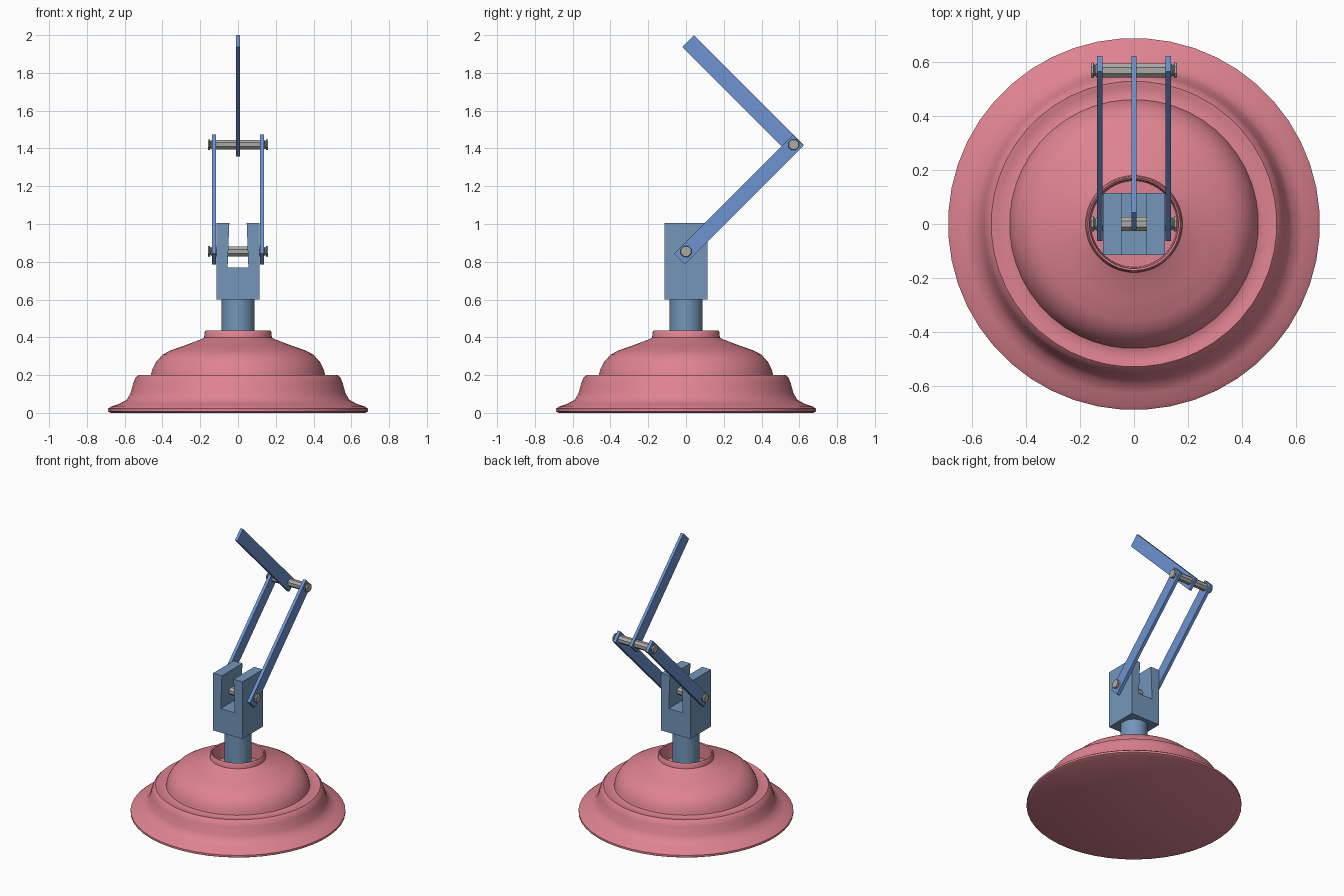
import bpy, bmesh, math
from mathutils import Matrix, Vector

if "Cube" in bpy.data.objects:
    bpy.data.objects.remove(bpy.data.objects["Cube"])


def material(name, rgb):
    m = bpy.data.materials.new(name)
    lin = [c / 12.92 if c <= 0.04045 else ((c + 0.055) / 1.055) ** 2.4 for c in (v / 255 for v in rgb)]
    m.diffuse_color = (*lin, 1)
    m.use_nodes = True
    m.node_tree.nodes["Principled BSDF"].inputs["Base Color"].default_value = m.diffuse_color
    return m


PINK = material("dusty pink", (222, 131, 144))
STEEL_BLUE = material("steel blue", (115, 150, 185))
ARM_BLUE = material("bright blue", (109, 147, 208))
GREY = material("warm grey", (172, 170, 166))


def finish(bm, name, mat, smooth=None):
    bmesh.ops.recalc_face_normals(bm, faces=bm.faces)
    me = bpy.data.meshes.new(name)
    bm.to_mesh(me)
    bm.free()
    ob = bpy.data.objects.new(name, me)
    bpy.context.collection.objects.link(ob)
    me.materials.append(mat)
    if smooth:
        bpy.ops.object.select_all(action='DESELECT')
        ob.select_set(True)
        bpy.context.view_layer.objects.active = ob
        bpy.ops.object.shade_smooth_by_angle(angle=math.radians(smooth))
    return ob


def lathe(name, profile, sides, mat, smooth=None, matrix=Matrix()):
    """Spin (radius, height) points about z; first and last rings get caps."""
    bm = bmesh.new()
    rings = []
    for r, z in profile:
        rings.append([bm.verts.new((r * math.cos(a), r * math.sin(a), z))
                      for a in (2 * math.pi * (i + 0.5) / sides for i in range(sides))])
    for lo, hi in zip(rings, rings[1:]):
        for i in range(sides):
            j = (i + 1) % sides
            bm.faces.new((lo[i], lo[j], hi[j], hi[i]))
    bm.faces.new(rings[0])
    bm.faces.new(rings[-1])
    bm.transform(matrix)
    return finish(bm, name, mat, smooth)


def prism(name, outline, axis, lo, hi, mat):
    """Extrude a 2D outline along x (points y,z) or y (points x,z)."""
    bm = bmesh.new()
    place = (lambda p, d: (d, p[0], p[1])) if axis == 'x' else (lambda p, d: (p[0], d, p[1]))
    face = bm.faces.new([bm.verts.new(place(p, lo)) for p in outline])
    out = bmesh.ops.extrude_face_region(bm, geom=[face])
    shift = Vector(place((0, 0), hi - lo))
    bmesh.ops.translate(bm, vec=shift, verts=[v for v in out['geom'] if isinstance(v, bmesh.types.BMVert)])
    return finish(bm, name, mat)


def bar(name, start, end, width, x, thick):
    """Flat bar in the y-z plane between two end-edge centres."""
    a, b = Vector(start), Vector(end)
    d = (b - a).normalized()
    n = Vector((-d.y, d.x)) * width / 2
    return prism(name, [a - n, b - n, b + n, a + n], 'x', x - thick / 2, x + thick / 2, ARM_BLUE)


# Stepped bell-shaped base with an open collar
lathe("base", [
    (0.675, 0.0), (0.69, 0.008), (0.69, 0.022), (0.675, 0.033), (0.63, 0.048),
    (0.59, 0.07), (0.57, 0.105), (0.555, 0.16), (0.545, 0.185), (0.53, 0.2),
    (0.51, 0.197), (0.485, 0.192), (0.462, 0.2), (0.455, 0.23), (0.435, 0.27),
    (0.40, 0.308), (0.36, 0.33), (0.28, 0.358), (0.20, 0.388), (0.18, 0.398),
    (0.177, 0.428), (0.172, 0.435), (0.165, 0.43), (0.16, 0.33)], 48, PINK, 40)

# Post and slotted yoke
lathe("post", [(0.087, 0.3), (0.087, 0.61)], 32, STEEL_BLUE, 40)
prism("yoke", [(-0.115, 0.6), (0.115, 0.6), (0.115, 1.005), (0.046, 1.005), (0.055, 0.77),
               (-0.055, 0.77), (-0.046, 1.005), (-0.115, 1.005)], 'y', -0.115, 0.115, STEEL_BLUE)

# Paired lower arms and single upper arm
for side, x in (("left", -0.127), ("right", 0.127)):
    bar("lower_arm_" + side, (-0.035, 0.815), (0.595, 1.445), 0.08, x, 0.022)
bar("upper_arm", (0.592, 1.388), (0.011, 1.969), 0.088, 0, 0.02)

# Hinge pins with grooved heads
half = [(0.028, 0.16), (0.031, 0.156), (0.031, 0.15), (0.022, 0.146), (0.022, 0.142), (0.028, 0.138)]
pin = [(r, -z) for r, z in half] + half[::-1]
for name, y, z in (("lower_pin", 0, 0.855), ("upper_pin", 0.57, 1.42)):
    lathe(name, pin, 8, GREY, None, Matrix.Translation((0, y, z)) @ Matrix.Rotation(math.pi / 2, 4, 'Y'))
